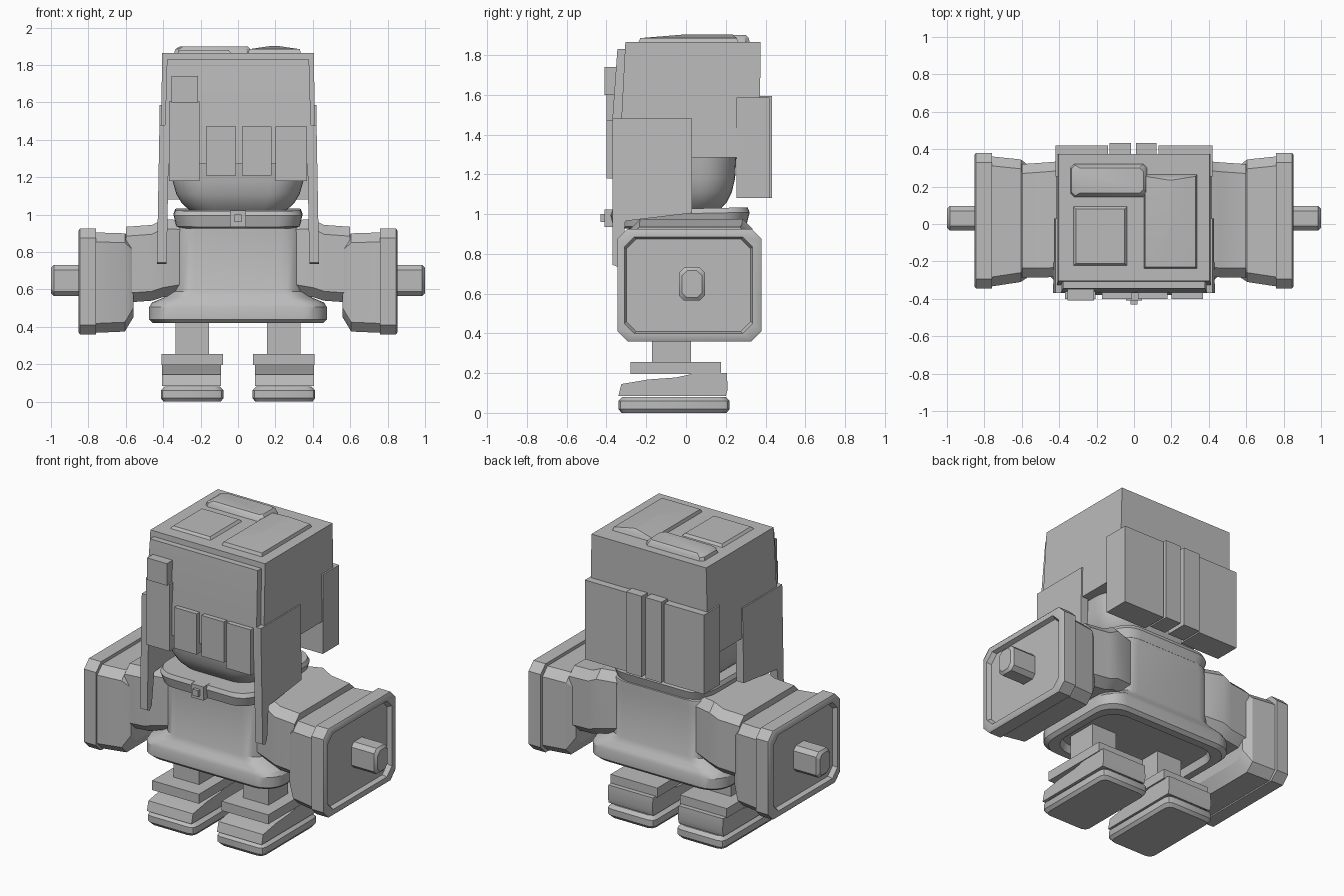
import bpy, bmesh, math

grey = bpy.data.materials.new("plain_grey")
grey.diffuse_color = (0.5, 0.5, 0.5, 1)


def finish(name, bm, bevel=0.0, segs=1, angle=30):
    """Turn a bmesh into a named, shaded object."""
    if bevel:
        edges = [e for e in bm.edges if e.is_manifold and e.calc_face_angle(0) > 0.6]
        bmesh.ops.bevel(bm, geom=edges, offset=bevel, segments=segs,
                        profile=0.5, affect='EDGES', clamp_overlap=True)
    bmesh.ops.recalc_face_normals(bm, faces=bm.faces)
    me = bpy.data.meshes.new(name)
    bm.to_mesh(me)
    bm.free()
    me.materials.append(grey)
    ob = bpy.data.objects.new(name, me)
    bpy.context.collection.objects.link(ob)
    bpy.ops.object.select_all(action='DESELECT')
    ob.select_set(True)
    bpy.context.view_layer.objects.active = ob
    bpy.ops.object.shade_smooth_by_angle(angle=math.radians(angle))
    return ob


def rect(u0, u1, v0, v1, r=0.0, n=1):
    """Rectangle outline with corners cut (n=1) or rounded (n>1)."""
    if r == 0:
        return [(u0, v0), (u1, v0), (u1, v1), (u0, v1)]
    pts = []
    centres = [(u1 - r, v1 - r), (u0 + r, v1 - r), (u0 + r, v0 + r), (u1 - r, v0 + r)]
    for k, (cu, cv) in enumerate(centres):
        for i in range(n + 1):
            a = math.pi / 2 * (k + i / n)
            pts.append((cu + r * math.cos(a), cv + r * math.sin(a)))
    return pts


def loft(name, rings, place, **kw):
    """Skin a list of (position, outline); place maps (u, v, position) to xyz."""
    bm = bmesh.new()
    rows = [[bm.verts.new(place(u, v, w)) for u, v in outline] for w, outline in rings]
    n = len(rows[0])
    for a, b in zip(rows, rows[1:]):
        for i in range(n):
            bm.faces.new((a[i], a[(i + 1) % n], b[(i + 1) % n], b[i]))
    bm.faces.new(rows[0])
    bm.faces.new(rows[-1])
    return finish(name, bm, **kw)


def up(u, v, w):
    return (u, v, w)


def side(s):
    return lambda u, v, w: (s * w, u, v)


def box(name, x0, x1, y0, y1, z0, z1, bevel=0.012, segs=1):
    return loft(name, [(z0, rect(x0, x1, y0, y1)), (z1, rect(x0, x1, y0, y1))],
                up, bevel=bevel, segs=segs)


# Coat with flared hem, hollow underneath
coat = [(0.47, 0.40, 0.26), (0.42, 0.41, 0.27), (0.42, 0.455, 0.32), (0.44, 0.475, 0.34),
        (0.505, 0.475, 0.34), (0.53, 0.46, 0.33), (0.555, 0.40, 0.315), (0.59, 0.36, 0.30),
        (0.90, 0.36, 0.30), (0.95, 0.345, 0.30), (0.99, 0.29, 0.26)]
loft("coat", [(z, rect(-hx, hx, 0.01 - hy, 0.01 + hy, 0.13, 6)) for z, hx, hy in coat], up)

# Collar, raised toward the back, with a front clasp
collar = [(0.925, 0.30, 0.31), (0.935, 0.33, 0.335), (0.995, 0.345, 0.35),
          (1.02, 0.335, 0.34), (1.02, 0.29, 0.29)]
loft("collar", [(z, rect(-hx, hx, -0.03 - hy, -0.03 + hy, 0.13, 6)) for z, hx, hy in collar],
     lambda u, v, w: (u, v, w + 0.02 * (v + 0.37)))
box("clasp", -0.043, 0.043, -0.41, -0.35, 0.935, 1.022, 0.018)
box("clasp_stud", -0.02, 0.02, -0.43, -0.38, 0.96, 1.0, 0.012)

# Rounded face
face = [(0.98, 0.20), (1.02, 0.255), (1.06, 0.30), (1.11, 0.33), (1.18, 0.35), (1.32, 0.36)]
loft("face", [(z, rect(-h, h, -0.04 - h * 0.82, -0.04 + h * 0.82, h * 0.5, 7))
              for z, h in face], up)

# Hair cap and fringe backing
loft("hair_cap", [(1.285, rect(-0.415, 0.415, -0.335, 0.37)),
                  (1.865, rect(-0.405, 0.405, -0.305, 0.375))], up, bevel=0.02)
loft("fringe", [(1.27, rect(-0.39, 0.39, -0.37, -0.28)), (1.48, rect(-0.39, 0.39, -0.37, -0.28)),
                (1.83, rect(-0.38, 0.38, -0.345, -0.28))], up, bevel=0.015)

# Fringe strands
for i, (x0, x1, z0) in enumerate([(-0.17, -0.012, 1.21), (0.022, 0.18, 1.21), (0.20, 0.37, 1.18)]):
    box(f"fringe_strand_{i + 1}", x0, x1, -0.40, -0.31, z0, 1.47, 0.015)
box("long_strand", -0.37, -0.205, -0.40, -0.31, 1.18, 1.605, 0.01)
box("strand_clip", -0.355, -0.215, -0.41, -0.32, 1.60, 1.74, 0.01)

# Back hair strands
box("back_hair_left", -0.42, -0.14, 0.255, 0.42, 1.08, 1.585, 0.015)
box("back_hair_right", 0.13, 0.42, 0.255, 0.42, 1.08, 1.585, 0.015)
box("back_strand_left", -0.13, -0.015, 0.29, 0.432, 1.08, 1.595, 0.02)
box("back_strand_right", 0.01, 0.12, 0.29, 0.432, 1.08, 1.595, 0.02)

# Raised tufts on the crown
loft("crown_tuft_front", [(1.85, rect(-0.335, -0.025, -0.235, 0.105)),
                          (1.88, rect(-0.31, -0.05, -0.21, 0.08))], up)
loft("crown_tuft_back", [(1.85, rect(-0.345, 0.075, 0.14, 0.325, 0.02)),
                         (1.885, rect(-0.335, 0.065, 0.15, 0.315, 0.02)),
                         (1.90, rect(-0.31, 0.05, 0.165, 0.30, 0.02))], up)
loft("crown_tuft_side", [(1.85, rect(0.05, 0.34, -0.245, 0.27)),
                         (1.885, rect(0.06, 0.33, -0.23, 0.255)),
                         (1.903, rect(0.185, 0.205, -0.01, 0.235))], up)

# Left and right parts
lock = [(-0.37, 0.745), (-0.345, 0.735), (-0.325, 0.76), (-0.305, 0.965),
        (0.03, 1.005), (0.03, 1.48), (-0.37, 1.48)]
sleeve_inner = [(0.28, -0.25, 0.30, 0.58, 0.97), (0.40, -0.28, 0.335, 0.56, 0.975),
                (0.46, -0.285, 0.33, 0.54, 0.945), (0.60, -0.285, 0.32, 0.53, 0.935)]
sleeve_outer = [(0.56, -0.28, 0.31, 0.45, 0.86), (0.605, -0.31, 0.345, 0.375, 0.90),
                (0.77, -0.335, 0.362, 0.368, 0.905)]
cuff = [(0.76, -0.345, 0.38, 0.36, 0.925), (0.845, -0.345, 0.38, 0.36, 0.925),
        (0.852, -0.335, 0.37, 0.37, 0.915), (0.852, -0.31, 0.335, 0.40, 0.885),
        (0.825, -0.30, 0.325, 0.41, 0.875)]
shoe = [(-0.34, 0.085), (0.20, 0.085), (0.21, 0.12), (0.205, 0.20), (0.05, 0.20),
        (-0.05, 0.178), (-0.19, 0.168), (-0.325, 0.145)]
for s, word in ((1, "right"), (-1, "left")):
    put = side(s)
    # Side lock of hair, leaning outward at the tip
    loft(f"side_lock_{word}", [(0.368, lock), (0.42, lock)],
         lambda u, v, w: (s * (w + 0.018 * (1.48 - v)), u, v), bevel=0.008)
    # Sleeve sections and cuff
    for part, secs in (("sleeve_inner", sleeve_inner), ("sleeve_outer", sleeve_outer),
                       ("cuff", cuff)):
        loft(f"{part}_{word}", [(x, rect(y0, y1, z0, z1, 0.05))
                                for x, y0, y1, z0, z1 in secs], put)
    # Hand peg
    loft(f"hand_{word}", [(x, rect(-0.035 + d, 0.095 - d, 0.565 + d, 0.73 - d, 0.025))
                          for x, d in ((0.80, 0), (0.985, 0), (1.0, 0.015))], put)
    # Leg and shoe
    xs = sorted((s * 0.155, s * 0.335))
    box(f"leg_{word}", *xs, -0.17, 0.025, 0.22, 0.50, 0.005)
    xs = sorted((s * 0.08, s * 0.41))
    box(f"ankle_cuff_{word}", *xs, -0.28, 0.175, 0.195, 0.255, 0.018)
    loft(f"shoe_upper_{word}", [(0.09, shoe), (0.405, shoe)], put, bevel=0.02)
    sole = [(0.0, 0.015), (0.02, 0.0), (0.06, 0.0), (0.08, 0.02)]
    loft(f"sole_{word}", [(z, rect(xs[0] - 0.003 + d, xs[1] + 0.003 - d, -0.34 + d, 0.22 - d,
                                   0.035, 2)) for z, d in sole], up)
